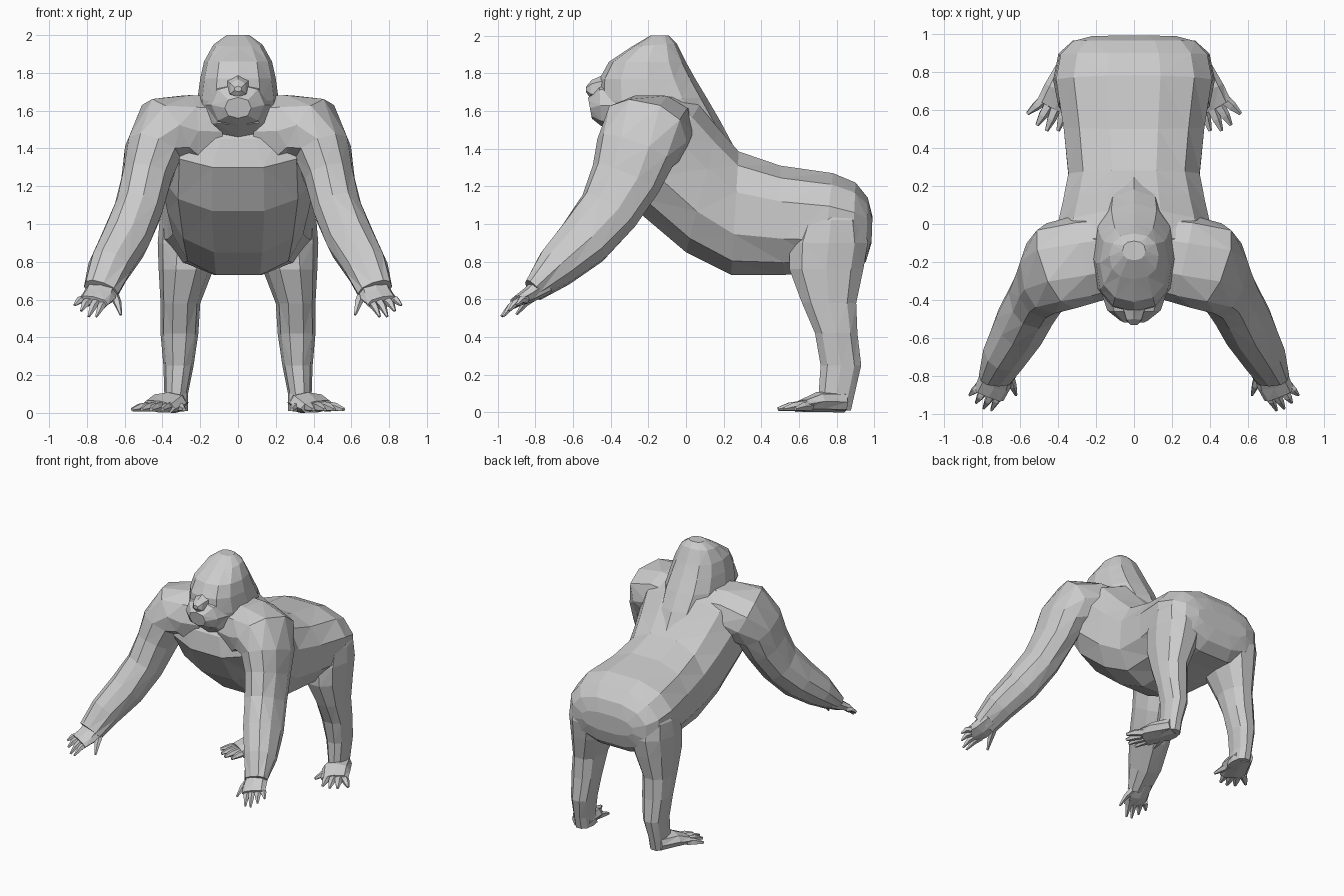
import bpy, bmesh, math
from mathutils import Vector as V

X, Y = V((1, 0, 0)), V((0, 1, 0))


def loft(name, rings, n=10, p=0.85, turn=0.0):
    """Skin superelliptic rings given as (centre, half axis a, half axis b)."""
    bm = bmesh.new()
    sgn = lambda t: math.copysign(abs(t) ** p, t) if abs(t) > 1e-6 else 0
    grow = 1 / math.cos(turn * 2 * math.pi / n) ** p
    loops = []
    for c, a, b in rings:
        angs = [2 * math.pi * (i + turn) / n for i in range(n)]
        loops.append([bm.verts.new(V(c) + V(a) * sgn(math.cos(t)) * grow
                                   + V(b) * sgn(math.sin(t)) * grow) for t in angs])
    for k in range(len(loops) - 1):
        for i in range(n):
            j = (i + 1) % n
            bm.faces.new((loops[k][i], loops[k][j], loops[k + 1][j], loops[k + 1][i]))
    bm.faces.new(loops[0][::-1])
    bm.faces.new(loops[-1])
    bmesh.ops.triangulate(bm, faces=[f for f in bm.faces if len(f.verts) == 4])
    bmesh.ops.recalc_face_normals(bm, faces=bm.faces)
    me = bpy.data.meshes.new(name)
    bm.to_mesh(me)
    bm.free()
    ob = bpy.data.objects.new(name, me)
    bpy.context.collection.objects.link(ob)
    return ob


def profile(rows):
    """Rings from (top y, top z, bottom y, bottom z, half width)."""
    out = []
    for ty, tz, by, bz, w in rows:
        c = V((0, (ty + by) / 2, (tz + bz) / 2))
        out.append((c, V((0, ty, tz)) - c, X * w))
    return out


def tube(pts, s=1, ref=X):
    """Rings across a path of (x, y, z, radius along ref, other radius)."""
    P = [V((q[0] * s, q[1], q[2])) for q in pts]
    out = []
    for i, q in enumerate(pts):
        d = (P[min(i + 1, len(P) - 1)] - P[max(i - 1, 0)]).normalized()
        side = (ref - d * d.dot(ref)).normalized()
        out.append((P[i], side * q[3], d.cross(side) * q[4]))
    return out


# Torso, from the rump to the chest
torso = loft("body", profile([
    (0.99, 1.04, 0.985, 0.90, 0.22),
    (0.965, 1.14, 0.955, 0.80, 0.32),
    (0.90, 1.22, 0.88, 0.74, 0.385),
    (0.78, 1.27, 0.72, 0.74, 0.41),
    (0.50, 1.31, 0.52, 0.73, 0.37),
    (0.28, 1.385, 0.24, 0.73, 0.345),
    (0.17, 1.51, 0.00, 0.85, 0.375),
    (0.07, 1.63, -0.26, 1.07, 0.41),
    (-0.06, 1.69, -0.40, 1.30, 0.40),
    (-0.20, 1.67, -0.38, 1.45, 0.28)]), n=12, p=0.82, turn=0.5)
parts = []

# Head with sloping crest down to the back of the neck
parts.append(loft("head", profile([
    (-0.09, 2.00, -0.19, 2.00, 0.06),
    (-0.05, 1.96, -0.29, 1.94, 0.13),
    (0.00, 1.86, -0.41, 1.86, 0.18),
    (0.05, 1.77, -0.46, 1.77, 0.20),
    (0.11, 1.67, -0.47, 1.65, 0.215),
    (0.18, 1.55, -0.46, 1.53, 0.20),
    (0.26, 1.40, -0.37, 1.46, 0.14)]), n=12))

# Muzzle and nose
parts.append(loft("muzzle", profile([
    (-0.34, 1.77, -0.34, 1.49, 0.18),
    (-0.46, 1.74, -0.45, 1.52, 0.14),
    (-0.52, 1.67, -0.50, 1.56, 0.07)]), n=8))
parts.append(loft("nose", profile([
    (-0.42, 1.80, -0.44, 1.64, 0.07),
    (-0.50, 1.765, -0.51, 1.67, 0.045),
    (-0.53, 1.73, -0.53, 1.70, 0.02)]), n=6))

for s, side in ((1, "left"), (-1, "right")):
    # Arm with shoulder yoke, reaching forwards and outwards
    parts.append(loft("arm_" + side, tube([
        (0.12, -0.16, 1.49, 0.22, 0.19),
        (0.26, -0.185, 1.49, 0.235, 0.20),
        (0.385, -0.22, 1.48, 0.24, 0.20),
        (0.45, -0.27, 1.38, 0.215, 0.155),
        (0.485, -0.32, 1.24, 0.19, 0.135),
        (0.53, -0.41, 1.07, 0.165, 0.13),
        (0.60, -0.54, 0.91, 0.15, 0.13),
        (0.68, -0.69, 0.77, 0.115, 0.115),
        (0.725, -0.81, 0.65, 0.06, 0.095)], s, Y), n=10))

    # Hand, fingers and thumb
    parts.append(loft("hand_" + side, tube([
        (0.71, -0.75, 0.68, 0.08, 0.06),
        (0.735, -0.84, 0.62, 0.09, 0.042),
        (0.765, -0.90, 0.59, 0.085, 0.028)], s), n=8))
    fingers = [((0.70, -0.88, 0.59), (0.75, -0.98, 0.51)),
               ((0.745, -0.89, 0.59), (0.79, -0.97, 0.51)),
               ((0.79, -0.88, 0.59), (0.83, -0.94, 0.54)),
               ((0.81, -0.85, 0.60), (0.865, -0.90, 0.57)),
               ((0.655, -0.80, 0.62), (0.62, -0.90, 0.52))]
    for k, (a, b) in enumerate(fingers):
        m = (V(a) + V(b)) / 2 + V((0, 0, 0.012))
        loft(f"finger_{side}_{k + 1}", tube([
            (*a, 0.026, 0.024), (*m, 0.021, 0.019), (*b, 0.007, 0.007)], s), n=5)

    # Leg, from horizontal slices (z, x range, y range)
    rows = [(1.12, 0.15, 0.36, 0.66, 0.90),
            (1.02, 0.12, 0.415, 0.59, 0.95),
            (0.90, 0.09, 0.425, 0.54, 0.975),
            (0.76, 0.13, 0.42, 0.54, 0.95),
            (0.58, 0.20, 0.41, 0.61, 0.91),
            (0.42, 0.21, 0.41, 0.68, 0.915),
            (0.25, 0.235, 0.395, 0.71, 0.935),
            (0.10, 0.265, 0.39, 0.70, 0.90),
            (0.01, 0.265, 0.39, 0.68, 0.88)]
    parts.append(loft("leg_" + side, [
        (((x0 + x1) / 2 * s, (y0 + y1) / 2, z), X * (x1 - x0) / 2, Y * (y1 - y0) / 2)
        for z, x0, x1, y0, y1 in rows], n=10))

    # Foot and toes
    parts.append(loft("foot_" + side, tube([
        (0.33, 0.84, 0.055, 0.07, 0.055),
        (0.37, 0.70, 0.055, 0.105, 0.054),
        (0.42, 0.61, 0.033, 0.10, 0.032)], s), n=8))
    toes = [((0.36, 0.62), (0.40, 0.49)), ((0.41, 0.61), (0.46, 0.49)),
            ((0.45, 0.62), (0.51, 0.52)), ((0.47, 0.66), (0.56, 0.58)),
            ((0.32, 0.70), (0.285, 0.56))]
    for k, (a, b) in enumerate(toes):
        m = (V(a) + V(b)) / 2
        loft(f"toe_{side}_{k + 1}", tube([
            (*a, 0.034, 0.03, 0.028), (*m, 0.030, 0.025, 0.023),
            (*b, 0.018, 0.01, 0.01)], s), n=5)

# Fuse the large parts into one skin
for ob in parts:
    mod = torso.modifiers.new("join_" + ob.name, 'BOOLEAN')
    mod.operation, mod.solver, mod.object = 'UNION', 'EXACT', ob
dg = bpy.context.evaluated_depsgraph_get()
fused = bpy.data.meshes.new_from_object(torso.evaluated_get(dg))
torso.modifiers.clear()
torso.data = fused
for ob in parts:
    bpy.data.objects.remove(ob)
